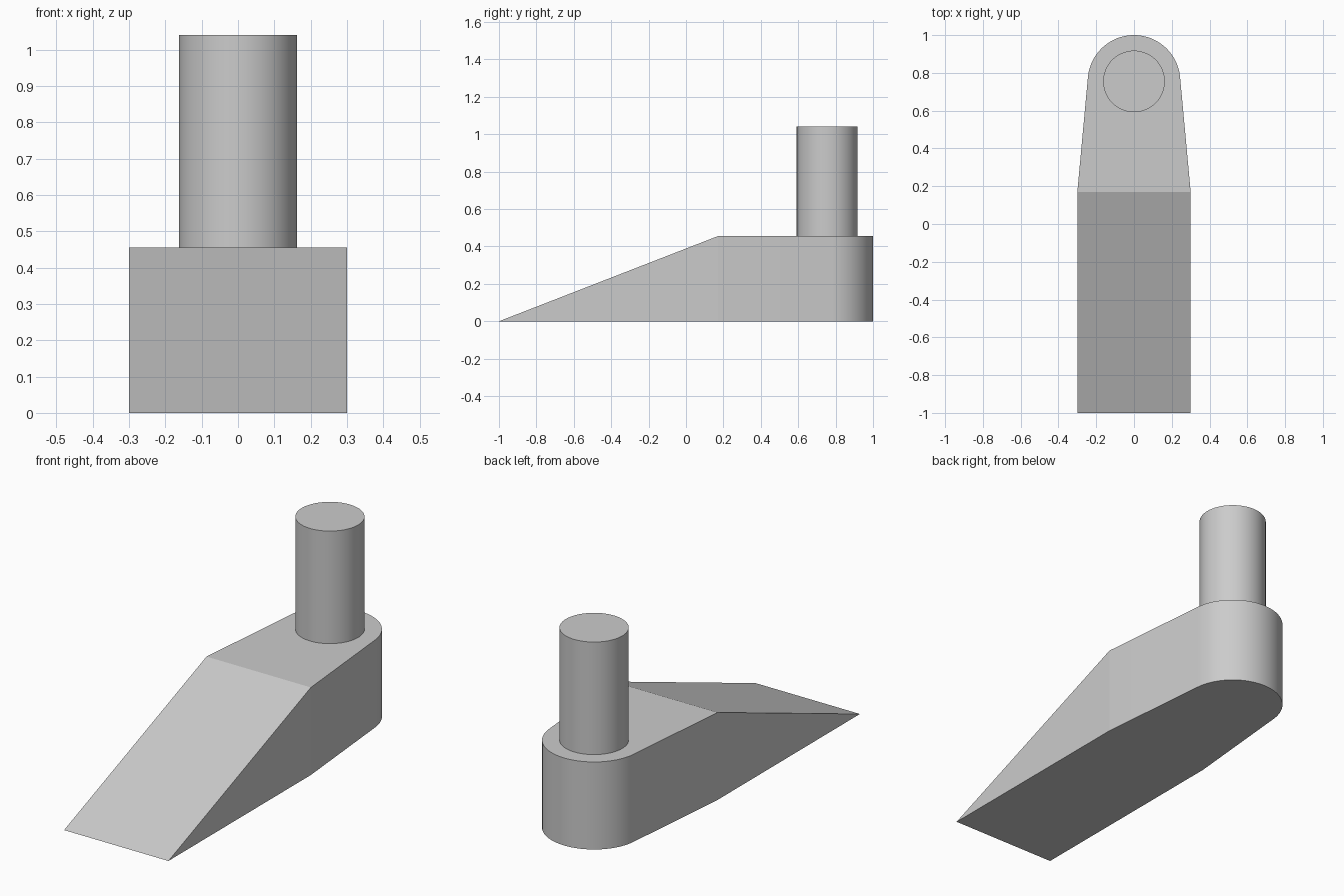
import bpy
import bmesh
import math

cube = bpy.data.objects.get("Cube")
if cube:
    bpy.data.objects.remove(cube, do_unlink=True)

grey = bpy.data.materials.new("plain grey")
grey.use_nodes = True
colour = (0.6, 0.6, 0.6, 1)
grey.diffuse_color = colour
grey.node_tree.nodes["Principled BSDF"].inputs["Base Color"].default_value = colour

HALF_W, RIDGE_Y, TOP_Z = 0.3, 0.17, 0.455
PIN_Y, END_R = 0.755, 0.245


def finish(obj):
    obj.data.materials.append(grey)
    bpy.ops.object.select_all(action="DESELECT")
    obj.select_set(True)
    bpy.context.view_layer.objects.active = obj
    bpy.ops.object.shade_smooth_by_angle(angle=math.radians(20))


# Rounded end: arc whose ends are tangent to the tapering sides
drop = PIN_Y - RIDGE_Y
start = math.acos(END_R / math.hypot(HALF_W, drop)) - math.atan2(drop, HALF_W)
steps = 48
angles = [start + (math.pi - 2 * start) * i / steps for i in range(steps + 1)]
arc = [(END_R * math.cos(a), PIN_Y + END_R * math.sin(a)) for a in angles]
outline = [(HALF_W, RIDGE_Y)] + arc + [(-HALF_W, RIDGE_Y)]

# Base: tapering block with a wedge sloping down to the front edge
bm = bmesh.new()
low = [bm.verts.new((x, y, 0)) for x, y in outline]
high = [bm.verts.new((x, y, TOP_Z)) for x, y in outline]
tip_r = bm.verts.new((-HALF_W, -1, 0))
tip_l = bm.verts.new((HALF_W, -1, 0))
bm.faces.new(high)
bm.faces.new(low + [tip_r, tip_l])
for i in range(len(outline) - 1):
    bm.faces.new((low[i], low[i + 1], high[i + 1], high[i]))
bm.faces.new((high[0], high[-1], tip_r, tip_l))
bm.faces.new((low[0], high[0], tip_l))
bm.faces.new((low[-1], tip_r, high[-1]))
bmesh.ops.recalc_face_normals(bm, faces=bm.faces)
mesh = bpy.data.meshes.new("wedge_base")
bm.to_mesh(mesh)
bm.free()
base = bpy.data.objects.new("wedge_base", mesh)
bpy.context.collection.objects.link(base)
finish(base)
# The taper meets the wedge side in a crisp corner
for edge in base.data.edges:
    ends = [base.data.vertices[v].co for v in edge.vertices]
    if all(abs(abs(c.x) - HALF_W) < 1e-4 for c in ends):
        edge.use_edge_sharp = True

# Upright pin
bpy.ops.mesh.primitive_cylinder_add(
    vertices=64, radius=0.163, depth=1.04 - TOP_Z,
    location=(0, PIN_Y, (1.04 + TOP_Z) / 2))
pin = bpy.context.object
pin.name = "upright_pin"
finish(pin)
